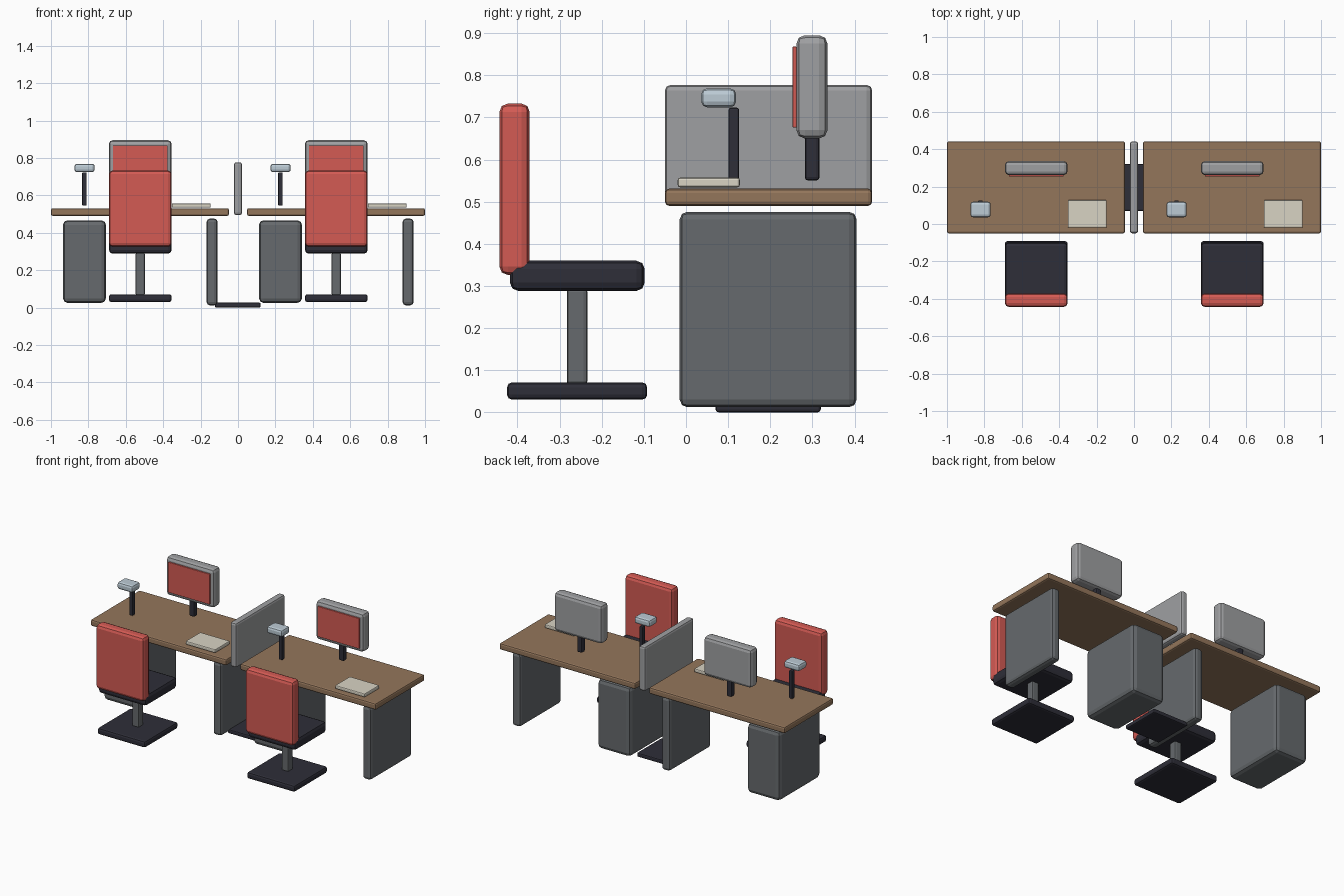
import bpy


def material(name, rgb):
    # convert 0-255 display colour to linear
    lin = []
    for c in rgb:
        c /= 255
        lin.append(c / 12.92 if c <= 0.04045 else ((c + 0.055) / 1.055) ** 2.4)
    m = bpy.data.materials.new(name)
    m.diffuse_color = (*lin, 1)
    return m


WOOD = material("wood_brown", (148, 118, 91))
RED = material("red", (212, 91, 84))
DARK = material("dark_navy", (46, 46, 56))
STEEL = material("steel_grey", (102, 106, 109))
GREY = material("light_grey", (159, 160, 162))
PAPER = material("paper_cream", (216, 211, 196))
LAMP = material("pale_blue", (188, 203, 213))


def box(name, x, y, z, mat, bevel=0.01, segments=2):
    """Bevelled box given as (min, max) ranges."""
    bpy.ops.mesh.primitive_cube_add(size=1)
    ob = bpy.context.object
    ob.name = name
    for v in ob.data.vertices:
        for i, (lo, hi) in enumerate((x, y, z)):
            v.co[i] = lo if v.co[i] < 0 else hi
    ob.data.materials.append(mat)
    if bevel:
        mod = ob.modifiers.new("bevel", 'BEVEL')
        mod.width = bevel
        mod.segments = segments
    return ob


# (part, x range for the left workstation, y range, z range, colour, bevel)
PARTS = [
    # desk
    ("desk_top", (-1.0, -0.048), (-0.05, 0.442), (0.49, 0.531), WOOD, 0.01),
    ("drawer_pedestal", (-0.936, -0.706), (-0.015, 0.403), (0.025, 0.467), STEEL, 0.025),
    ("panel_leg", (-0.168, -0.109), (-0.015, 0.405), (0.012, 0.476), STEEL, 0.018),
    # chair
    ("chair_base", (-0.69, -0.355), (-0.425, -0.092), (0.03, 0.071), DARK, 0.012),
    ("chair_post", (-0.547, -0.498), (-0.283, -0.234), (0.065, 0.295), STEEL, 0.009),
    ("seat", (-0.69, -0.355), (-0.418, -0.098), (0.288, 0.36), DARK, 0.02),
    ("backrest", (-0.69, -0.355), (-0.443, -0.371), (0.326, 0.733), RED, 0.02),
    # monitor
    ("monitor_stand", (-0.54, -0.505), (0.282, 0.317), (0.55, 0.66), DARK, 0.008),
    ("monitor_case", (-0.69, -0.355), (0.262, 0.336), (0.65, 0.895), GREY, 0.02),
    ("screen", (-0.668, -0.376), (0.253, 0.2625), (0.676, 0.868), RED, 0.002),
    # lamp and notepad
    ("lamp_post", (-0.833, -0.809), (0.101, 0.126), (0.545, 0.723), DARK, 0.005),
    ("lamp_head", (-0.875, -0.766), (0.036, 0.119), (0.724, 0.769), LAMP, 0.014),
    ("notepad", (-0.354, -0.146), (-0.02, 0.128), (0.534, 0.557), PAPER, 0.006),
]

# two identical workstations side by side
for side, dx in (("left", 0.0), ("right", 1.048)):
    for name, x, y, z, mat, bev in PARTS:
        box(f"{side}_{name}", (x[0] + dx, x[1] + dx), y, z, mat, bev)

# divider screen and its floor plate
box("divider", (-0.022, 0.022), (-0.05, 0.442), (0.495, 0.777), GREY, 0.013)
box("divider_floor_plate", (-0.123, 0.121), (0.07, 0.32), (0.0, 0.026), DARK, 0.007)
